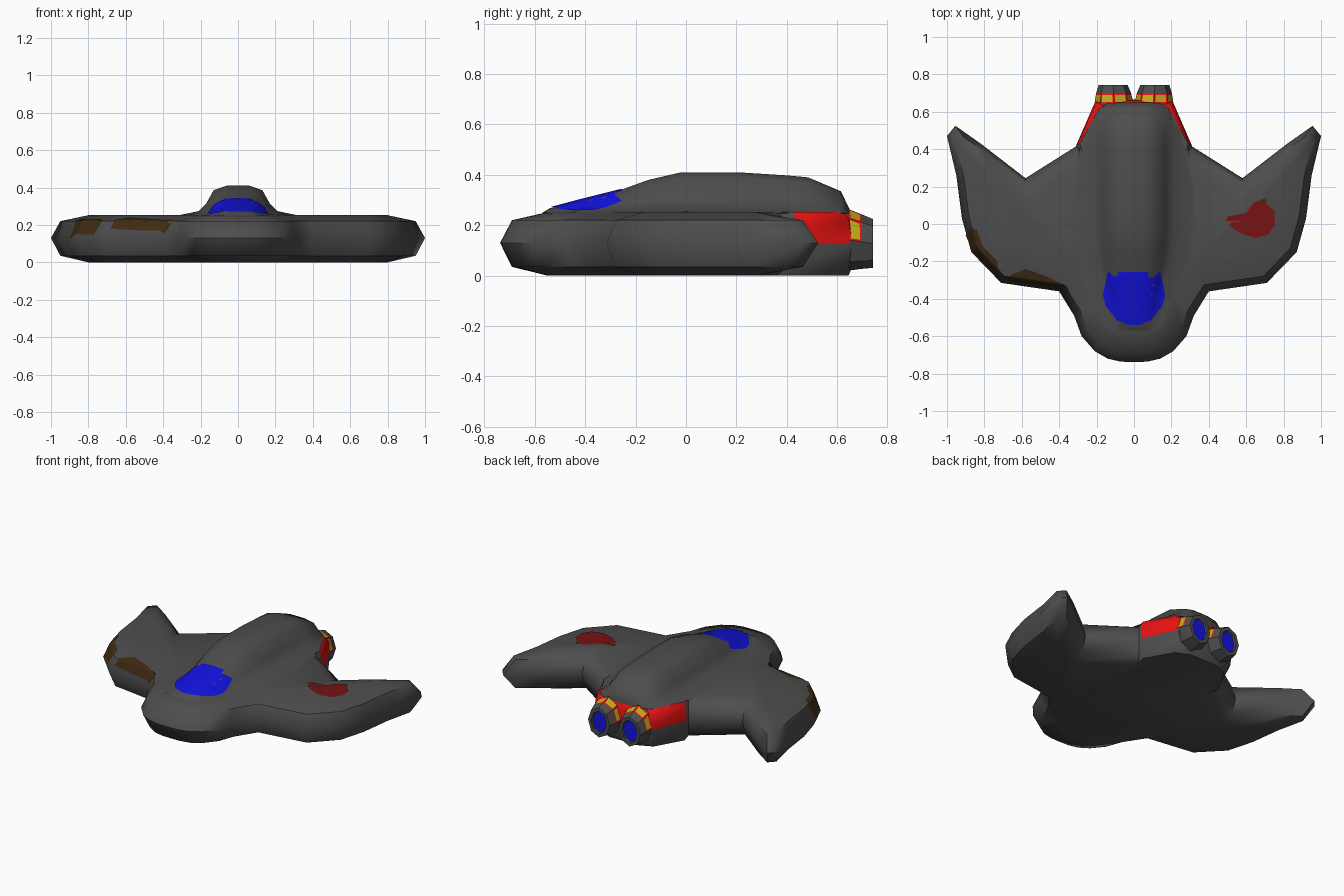
import bpy, bmesh, math
from mathutils import Vector
from mathutils.bvhtree import BVHTree

if "Cube" in bpy.data.objects:
    bpy.data.objects.remove(bpy.data.objects["Cube"])

COLOURS = {
    "dark_grey": (0.075, 0.075, 0.075), "red": (0.80, 0.006, 0.006),
    "yellow": (0.52, 0.40, 0.01), "blue": (0.006, 0.006, 0.72),
    "brown": (0.05, 0.023, 0.006), "dark_red": (0.19, 0.006, 0.006)}
NAMES = list(COLOURS)
for n, c in COLOURS.items():
    bpy.data.materials.new(n).diffuse_color = (*c, 1)
GREY, RED, YELLOW, BLUE, BROWN, DARK_RED = range(6)


def finish(bm, name, angle=50):
    bmesh.ops.recalc_face_normals(bm, faces=bm.faces)
    me = bpy.data.meshes.new(name)
    bm.to_mesh(me)
    ob = bpy.data.objects.new(name, me)
    bpy.context.collection.objects.link(ob)
    for n in NAMES:
        me.materials.append(bpy.data.materials[n])
    bpy.ops.object.select_all(action='DESELECT')
    ob.select_set(True)
    bpy.context.view_layer.objects.active = ob
    bpy.ops.object.shade_smooth_by_angle(angle=math.radians(angle))
    return ob


def loft(bm, rings, closed=True):
    """Join successive rings of points with quads; returns vertex rings."""
    vr = [[bm.verts.new(p) for p in r] for r in rings]
    n = len(vr[0])
    for a, b in zip(vr, vr[1:]):
        for i in range(n if closed else n - 1):
            j = (i + 1) % n
            bm.faces.new((a[i], a[j], b[j], b[i]))
    return vr


# Winged hull: half outline (outer x, y) with matching flat-top edge (inner x, y)
HALF = [(0, -.738, 0, -.55), (.07, -.736, .05, -.55), (.14, -.72, .10, -.54),
        (.21, -.68, .14, -.50), (.28, -.60, .17, -.44), (.32, -.49, .20, -.36),
        (.40, -.36, .30, -.22), (.71, -.315, .64, -.17), (.87, -.15, .73, -.07),
        (.92, .03, .77, .07), (.95, .26, .79, .22), (1.0, .47, .80, .28),
        (.955, .525, .78, .28), (.82, .43, .72, .25), (.58, .245, .57, .13),
        (.31, .415, .27, .36), (.305, .43, .29, .43), (.205, .66, .19, .605),
        (.10, .665, .10, .645), (0, .665, 0, .645)]
FULL = HALF + [(-a, b, -c, d) for a, b, c, d in HALF[-2:0:-1]]


def hull_ring(t, z):
    return [(a + (c - a) * t, b + (d - b) * t, z) for a, b, c, d in FULL]


hull = bmesh.new()
rings = loft(hull, [hull_ring(1, 0), hull_ring(.25, .035), hull_ring(0, .13),
                    hull_ring(.25, .22), hull_ring(1, .252)])
hull.faces.new(rings[0])
hull.faces.new(rings[-1])
# red tail flanks
for f in hull.faces:
    ys = [v.co.y for v in f.verts]
    if min(ys) > .42 and f.calc_center_median().z > .13 and \
            max(abs(v.co.x) for v in f.verts) < .31:
        f.material_index = RED
finish(hull, "winged_hull")

# Raised spine: y, core width scale, flange half width, top height
SPINE = [(-.57, .5, .13, .25), (-.54, .55, .15, .268), (-.42, .7, .2, .30),
         (-.26, .85, .3, .34), (-.15, .95, .33, .38), (-.02, 1, .34, .41),
         (.21, 1, .34, .41), (.40, 1, .29, .398), (.485, 1, .26, .39),
         (.615, .9, .19, .335), (.65, .6, .13, .262)]
spine = bmesh.new()
sections = []
for y, s, flange, top in SPINE:
    h = top - .25
    side = [(x * s, y, .25 + h * k) for x, k in
            ((.06, 1), (.13, .85), (.17, .4), (.21, .15))] + [(flange, y, .247)]
    sections.append([(-x, y, z) for x, y, z in side[::-1]] + [(0, y, top)] + side)
rings = loft(spine, sections, closed=False)
spine.faces.new(rings[-1])
finish(spine, "raised_spine")


# Twin engines
def engine(side):
    bm = bmesh.new()
    stations = [(.56, .10, .11, .14), (.645, .104, .122, .142),
                (.698, .094, .108, .135), (.742, .078, .097, .128)]
    rings = loft(bm, [[(side * (.105 + .002 * k) + rx * math.cos(i * math.pi / 4), y,
                        cz + rz * math.sin(i * math.pi / 4)) for i in range(8)]
                      for k, (y, rx, rz, cz) in enumerate(stations)])
    cap = bm.faces.new(rings[-1])
    bmesh.ops.recalc_face_normals(bm, faces=bm.faces)
    # red collar with yellow panels on the upper half
    collar = [f for f in bm.faces if .64 < f.calc_center_median().y < .69
              and f.calc_center_median().z > .14]
    for f in collar:
        f.material_index = RED
    bmesh.ops.inset_individual(bm, faces=collar, thickness=.011)
    for f in collar:
        f.material_index = YELLOW
    # nozzle rim and blue exhaust
    bmesh.ops.inset_region(bm, faces=[cap], thickness=.022)
    bmesh.ops.inset_region(bm, faces=[cap], thickness=.004, depth=-.012)
    cap.material_index = BLUE
    finish(bm, "engine_left" if side < 0 else "engine_right", 35)


engine(-1)
engine(1)

# Painted patches: thin skins projected down onto hull and spine
TREES = [BVHTree.FromBMesh(hull), BVHTree.FromBMesh(spine)]


def surface_z(x, y):
    hits = [t.ray_cast(Vector((x, y, 2)), Vector((0, 0, -1)))[0] for t in TREES]
    return max([p.z for p in hits if p] or [.13])


def patch(name, colour, pts, centre, lift=.004, steps=8):
    pts = [Vector(p) for p in pts]
    border = [a.lerp(b, k / 4) for a, b in zip(pts, pts[1:] + pts[:1]) for k in range(4)]
    c = Vector(centre)
    flat = [[c.lerp(p, k / steps) for p in border] for k in range(steps, 0, -1)]
    bm = bmesh.new()
    rings = loft(bm, [[(p.x, p.y, surface_z(*p) + lift) for p in r] for r in flat])
    bm.faces.new(rings[-1])
    for f in bm.faces:
        f.material_index = colour
        f.normal_update()
        if f.normal.z < 0:
            f.normal_flip()
    finish(bm, name)


canopy = [(.03, -.54), (.09, -.515), (.15, -.44), (.167, -.38), (.14, -.257)]
patch("canopy", BLUE, canopy + [(-x, y) for x, y in canopy[::-1]], (0, -.38))
patch("wing_scorch", DARK_RED,
      [(.49, .015), (.50, .04), (.60, .06), (.64, .115), (.70, .135), (.71, .105),
       (.75, .07), (.755, 0), (.72, -.055), (.65, -.075), (.57, -.05), (.51, -.01),
       (.52, .008), (.59, .013), (.52, .02)], (.66, .02))
patch("scorch_tip", BROWN, [(.66, .118), (.69, .12), (.71, .125), (.70, .138), (.68, .13)],
      (.69, .126), .006)
patch("outer_rust", BROWN,
      [(-.87, -.025), (-.84, -.03), (-.81, -.12), (-.73, -.20), (-.725, -.245),
       (-.77, -.245), (-.86, -.15), (-.90, -.06)], (-.82, -.155))
patch("front_rust", BROWN,
      [(-.65, -.27), (-.58, -.24), (-.47, -.28), (-.36, -.335), (-.345, -.37),
       (-.42, -.342), (-.55, -.322), (-.68, -.30)], (-.54, -.295))

for m in bpy.data.materials:
    if m.users and not m.is_grease_pencil:
        m.use_nodes = True
        m.node_tree.nodes["Principled BSDF"].inputs["Base Color"].default_value = m.diffuse_color
